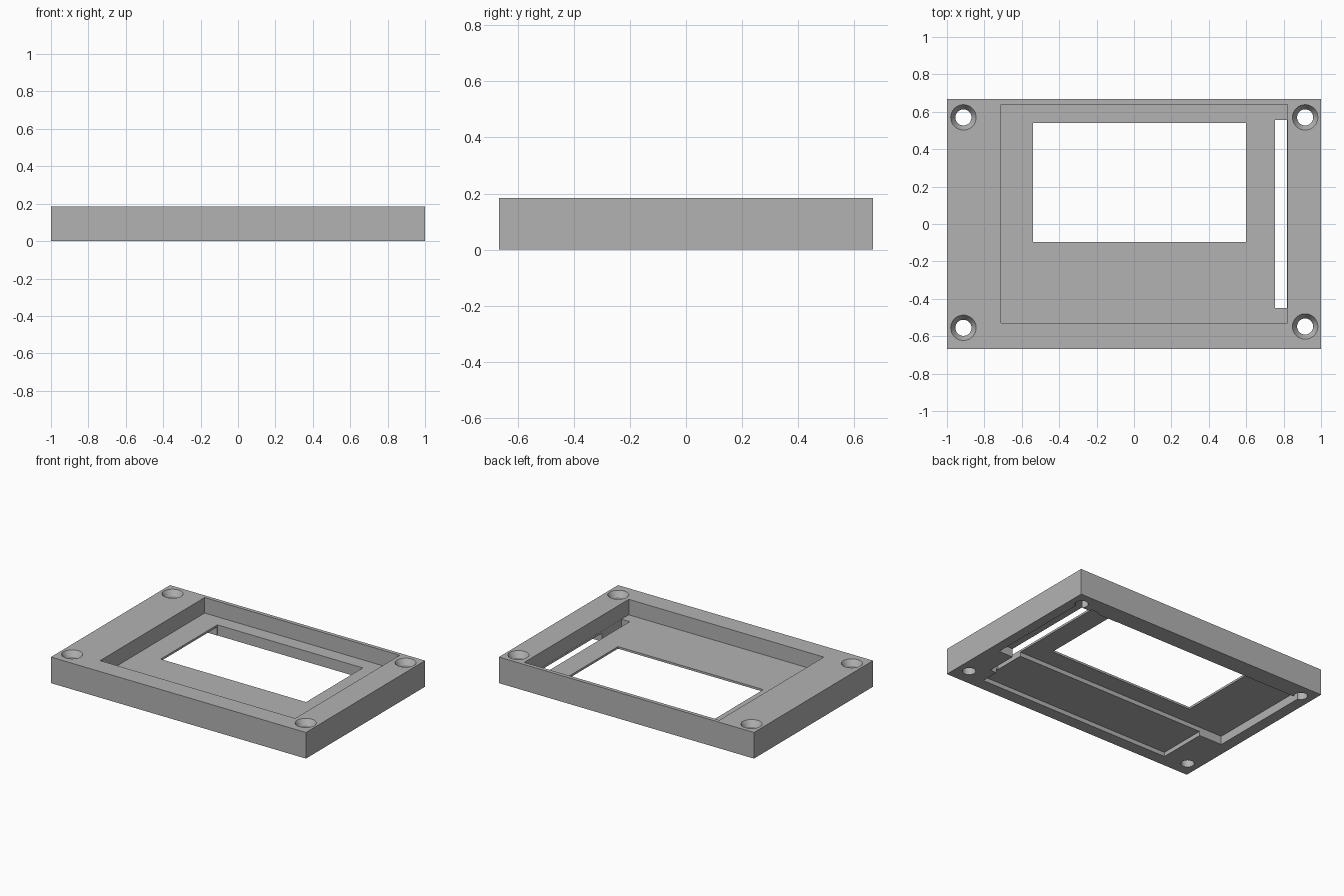
import bpy
import bmesh
from mathutils import Matrix, Vector

if "Cube" in bpy.data.objects:
    bpy.data.objects.remove(bpy.data.objects["Cube"], do_unlink=True)

HEIGHT = 0.185
FLOOR_TOP, FLOOR_UNDER, SHALLOW = 0.075, 0.06, 0.03

grey = bpy.data.materials.new("plain_grey")
grey.use_nodes = True
colour = (0.45, 0.45, 0.45, 1)
grey.diffuse_color = colour
grey.node_tree.nodes["Principled BSDF"].inputs["Base Color"].default_value = colour


def finish(name, bm):
    mesh = bpy.data.meshes.new(name)
    bm.to_mesh(mesh)
    bm.free()
    mesh.materials.append(grey)
    obj = bpy.data.objects.new(name, mesh)
    bpy.context.collection.objects.link(obj)
    return obj


def box(name, x, y, z):
    """Box from (min, max) ranges on each axis."""
    bm = bmesh.new()
    bmesh.ops.create_cube(bm, size=1)
    for v in bm.verts:
        v.co = Vector([r[0] if c < 0 else r[1] for c, r in zip(v.co, (x, y, z))])
    return finish(name, bm)


def cone(name, centre, r_low, r_high, z):
    bm = bmesh.new()
    place = Matrix.Translation((*centre, (z[0] + z[1]) / 2))
    bmesh.ops.create_cone(bm, cap_ends=True, segments=48, radius1=r_low,
                          radius2=r_high, depth=z[1] - z[0], matrix=place)
    return finish(name, bm)


def cut(target, cutter):
    cutter.hide_render = True
    mod = target.modifiers.new("cut", "BOOLEAN")
    mod.operation = "DIFFERENCE"
    mod.solver = "EXACT"
    mod.object = cutter
    bpy.ops.object.modifier_apply(modifier=mod.name)
    bpy.data.objects.remove(cutter, do_unlink=True)


frame = box("frame", (-1, 1), (-0.667, 0.667), (0, HEIGHT))
bpy.context.view_layer.objects.active = frame
frame.select_set(True)

# Deep pocket in the top
cut(frame, box("top_pocket", (-0.71, 0.82), (-0.53, 0.64), (FLOOR_TOP, 0.3)))
# Deep and shallow recesses underneath
cut(frame, box("deep_recess", (-0.92, 0.93), (-0.23, 0.538), (-0.1, FLOOR_UNDER)))
cut(frame, box("shallow_recess", (-0.74, 0.77), (-0.58, -0.2), (-0.1, SHALLOW)))
# Window and side slot through the floor
cut(frame, box("window", (-0.54, 0.6), (-0.095, 0.54), (-0.1, 0.1)))
cut(frame, box("side_slot", (0.755, 0.819), (-0.45, 0.555), (-0.1, 0.1)))

# Countersunk corner holes
SINK = 0.04
for centre in ((-0.912, 0.57), (0.915, 0.57), (-0.912, -0.555), (0.915, -0.548)):
    cut(frame, cone("screw_hole", centre, 0.043, 0.043, (-0.1, 0.3)))
    slope = (0.068 - 0.043) / SINK
    extra = 0.02
    cut(frame, cone("countersink", centre, 0.043, 0.068 + slope * extra,
                    (HEIGHT - SINK, HEIGHT + extra)))

bpy.ops.object.shade_smooth_by_angle()
